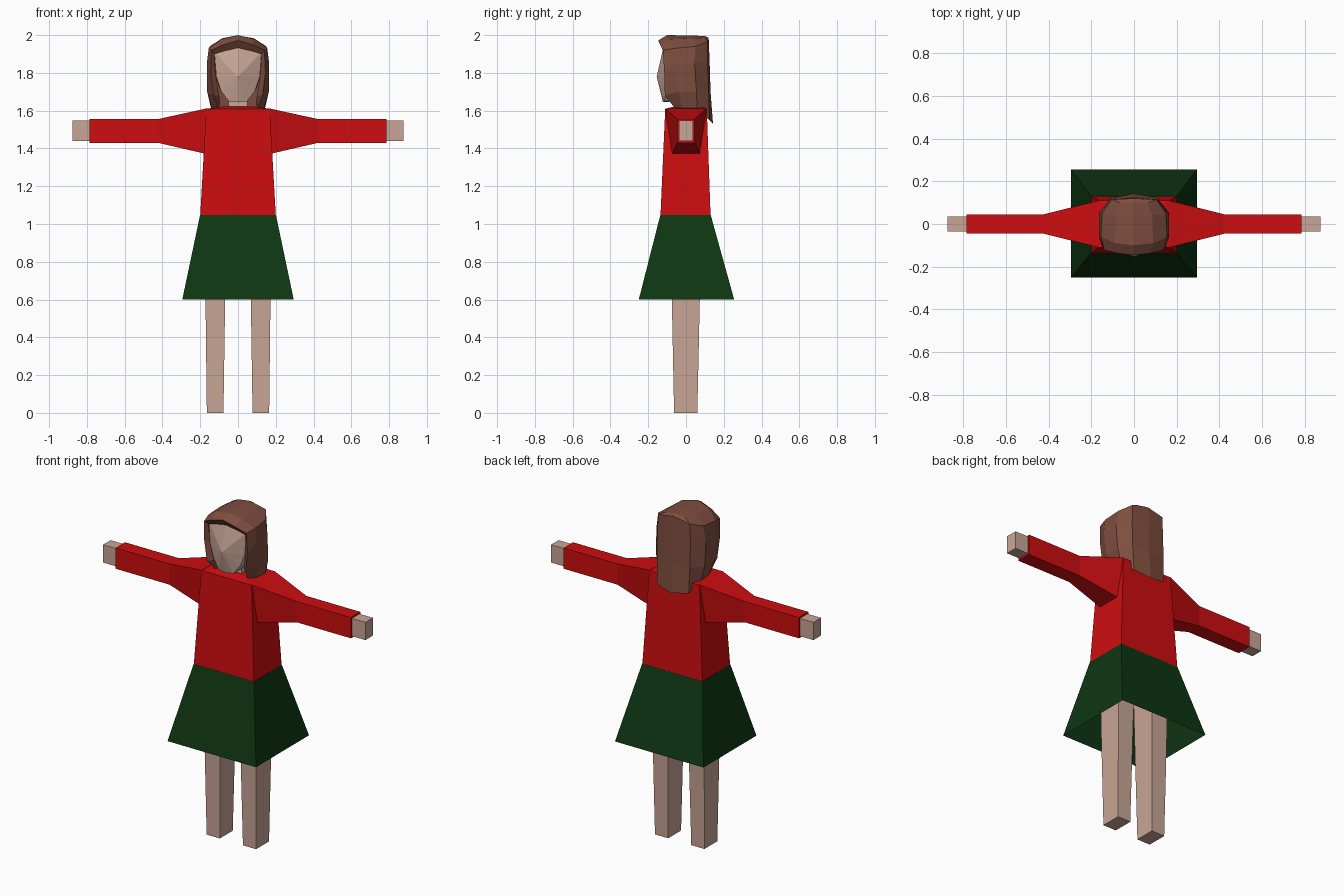
import bpy, bmesh
from mathutils import Vector

if "Cube" in bpy.data.objects:
    bpy.data.objects.remove(bpy.data.objects["Cube"])


def material(name, rgb):
    m = bpy.data.materials.new(name)
    m.diffuse_color = (*rgb, 1)
    m.use_nodes = True
    m.node_tree.nodes["Principled BSDF"].inputs["Base Color"].default_value = m.diffuse_color
    return m


RED = material("red_wool", (0.61, 0.004, 0.005))
GREEN = material("green_cloth", (0.0044, 0.037, 0.006))
SKIN = material("skin", (0.58, 0.38, 0.305))
BROWN = material("brown_hair", (0.21, 0.075, 0.05))


def finish(bm, name, mat, outward=True):
    bmesh.ops.remove_doubles(bm, verts=bm.verts, dist=0.0005)
    if outward:
        bmesh.ops.recalc_face_normals(bm, faces=bm.faces)
    me = bpy.data.meshes.new(name)
    bm.to_mesh(me)
    bm.free()
    me.materials.append(mat)
    ob = bpy.data.objects.new(name, me)
    bpy.context.collection.objects.link(ob)
    return ob


def loft(name, mat, rings, cap_start=True, cap_end=True):
    """Join closed rings of points with quads."""
    bm = bmesh.new()
    vs = [[bm.verts.new(p) for p in r] for r in rings]
    n = len(vs[0])
    for a, b in zip(vs, vs[1:]):
        for i in range(n):
            j = (i + 1) % n
            bm.faces.new((a[i], a[j], b[j], b[i]))
    if cap_start:
        bm.faces.new(vs[0])
    if cap_end:
        bm.faces.new(vs[-1])
    return finish(bm, name, mat)


def flat_ring(z, x0, x1, y0, y1):
    return [(x0, y0, z), (x1, y0, z), (x1, y1, z), (x0, y1, z)]


def side_ring(s, x, z0, z1, y_low, y_high):
    return [(s * x, -y_low, z0), (s * x, y_low, z0),
            (s * x, y_high, z1), (s * x, -y_high, z1)]


# Sweater body with a gently raised collar
loft("sweater_body", RED, [
    flat_ring(1.045, -0.2, 0.2, -0.135, 0.13),
    flat_ring(1.61, -0.168, 0.168, -0.11, 0.11),
    flat_ring(1.622, -0.08, 0.08, -0.06, 0.07)])

# Flared skirt, open at the hem
loft("skirt", GREEN, [
    flat_ring(0.6, -0.295, 0.295, -0.25, 0.255),
    flat_ring(1.047, -0.201, 0.201, -0.136, 0.131)], cap_start=False)

# Legs, sleeves and hands on both sides
for s, side in ((1, "left"), (-1, "right")):
    loft(side + "_leg", SKIN, [
        flat_ring(0, s * 0.077, s * 0.165, -0.063, 0.06),
        flat_ring(0.6, s * 0.068, s * 0.172, -0.075, 0.073),
        flat_ring(1.0, s * 0.06, s * 0.176, -0.08, 0.08)])
    loft(side + "_sleeve", RED, [
        side_ring(s, 0.165, 1.37, 1.612, 0.075, 0.11),
        side_ring(s, 0.425, 1.43, 1.555, 0.045, 0.045),
        side_ring(s, 0.785, 1.43, 1.555, 0.045, 0.045)])
    loft(side + "_hand", SKIN, [
        side_ring(s, 0.77, 1.44, 1.547, 0.036, 0.036),
        side_ring(s, 0.875, 1.44, 1.547, 0.036, 0.036)])

# Neck
loft("neck", SKIN, [flat_ring(1.58, -0.05, 0.05, -0.04, 0.05),
                    flat_ring(1.7, -0.05, 0.05, -0.04, 0.05)])

# Faceted head with nose and chin
half = [(0, -0.12, 1.935), (0.125, -0.1, 1.91), (0.115, -0.1, 1.78),
        (0, -0.155, 1.78), (0.09, -0.105, 1.705), (0.05, -0.115, 1.65),
        (0, -0.122, 1.645), (0.05, -0.05, 1.65), (0.1, 0, 1.72),
        (0.1, 0.08, 1.9), (0.09, 0.07, 1.72)]
bm = bmesh.new()
for x, y, z in half:
    for sx in ({x, -x}):
        bm.verts.new((sx, y, z))
bmesh.ops.convex_hull(bm, input=bm.verts)
finish(bm, "head", SKIN)

# Hair: rows from hem to crown; columns from inner face edge round to back
rows = [
    [(.095, -.03, 1.63), (.105, -.06, 1.615), (.135, -.02, 1.605),
     (.14, .06, 1.6), (.105, .125, 1.55), (0, .143, 1.53)],
    [(.1, -.085, 1.68), (.13, -.112, 1.68), (.163, -.04, 1.7),
     (.163, .055, 1.7), (.11, .12, 1.7), (0, .13, 1.7)],
    [(.118, -.095, 1.79), (.145, -.115, 1.8), (.165, -.06, 1.85),
     (.165, .045, 1.85), (.11, .115, 1.86), (0, .125, 1.86)],
    [(.125, -.105, 1.9), (.14, -.122, 1.92), (.155, -.06, 1.93),
     (.15, .05, 1.94), (.105, .115, 1.965), (0, .12, 1.985)],
    [(0, -.118, 1.93), (0, -.147, 1.972), (0, -.1, 2.0),
     (0, .03, 1.998), (0, .1, 1.995), (0, .12, 1.985)]]
# Fuller crown between the upper row and the centre line
rows.insert(4, [(.065, -.112, 1.918), (.075, -.138, 1.95), (.09, -.09, 1.978),
                (.085, .04, 1.983), (.065, .1, 1.985), (0, .12, 1.985)])
bm = bmesh.new()
for s in (1, -1):
    g = [[bm.verts.new((s * x, y, z)) for x, y, z in r] for r in rows]
    for a, b in zip(g, g[1:]):
        for i in range(5):
            q = [a[i], a[i + 1], b[i + 1], b[i]]
            bm.faces.new(q if s > 0 else q[::-1])
bmesh.ops.dissolve_degenerate(bm, dist=0.0005, edges=bm.edges)
finish(bm, "hair", BROWN)
